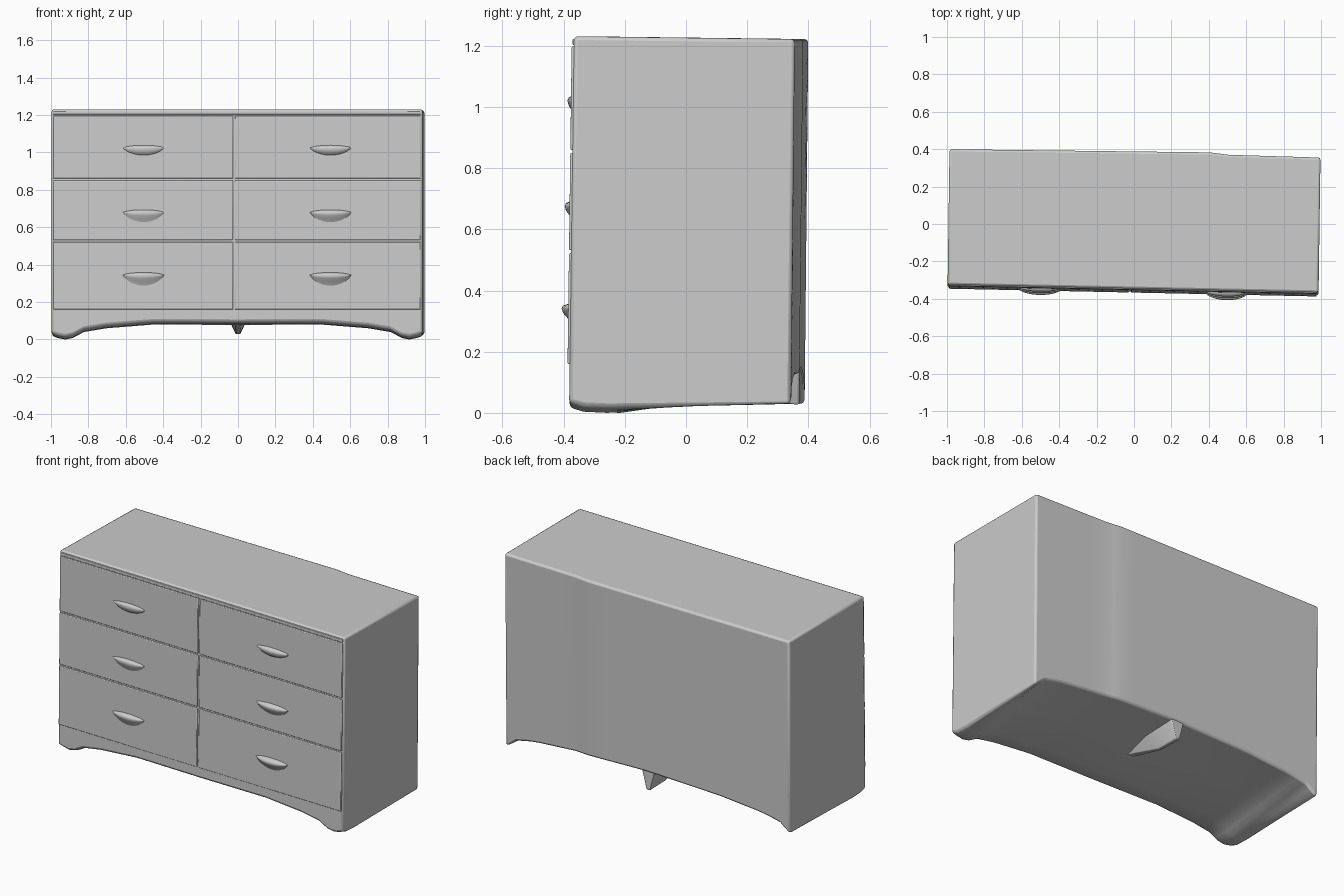
import bpy, bmesh, math
from mathutils import Vector

if "Cube" in bpy.data.objects:
    bpy.data.objects.remove(bpy.data.objects["Cube"])


def finish(name, bm, bevel=0.0, segments=2, angle=40):
    bmesh.ops.recalc_face_normals(bm, faces=bm.faces)
    me = bpy.data.meshes.new(name)
    bm.to_mesh(me)
    bm.free()
    ob = bpy.data.objects.new(name, me)
    bpy.context.collection.objects.link(ob)
    if bevel:
        mod = ob.modifiers.new("soft_edges", 'BEVEL')
        mod.width, mod.segments = bevel, segments
        mod.limit_method, mod.angle_limit = 'ANGLE', math.radians(35)
    bpy.ops.object.select_all(action='DESELECT')
    ob.select_set(True)
    bpy.context.view_layer.objects.active = ob
    bpy.ops.object.shade_smooth_by_angle(angle=math.radians(angle))
    return ob


def loft(rings, closed_ends=True):
    bm = bmesh.new()
    rows = [[bm.verts.new(p) for p in r] for r in rings]
    n = len(rows[0])
    for a, b in zip(rows, rows[1:]):
        for i in range(n):
            j = (i + 1) % n
            bm.faces.new((a[i], a[j], b[j], b[i]))
    if closed_ends:
        bm.faces.new(rows[0])
        bm.faces.new(rows[-1])
    return bm


def interp(table, x):
    for (x0, v0), (x1, v1) in zip(table, table[1:]):
        if x <= x1:
            t = (x - x0) / (x1 - x0)
            return v0 + (v1 - v0) * t
    return table[-1][1]


# The whole chest is slightly skewed: front and back planes slant in x
def front_y(x, z):
    return -0.358 - 0.021 * x + 0.013 * (z - 0.6)


def on_front(x, z, out=0.0):
    y = front_y(x, z) - out
    return Vector((x + 0.014 * y, y, z))


BACK = [(-1, 0.40), (0.4, 0.383), (0.5, 0.37), (1, 0.355)]
FRONT_ARCH = [(0, 0.078), (0.45, 0.080), (0.7, 0.06), (0.82, 0.04),
              (0.88, 0.008), (0.92, 0.0), (0.96, 0.008), (1, 0.022)]
BACK_ARCH = [(0, 0.14), (0.5, 0.125), (0.8, 0.10), (0.92, 0.075),
             (0.97, 0.035), (1, 0.022)]

# Cabinet body with arched, hollowed underside
rings = []
half = [0, .1, .2, .3, .4, .45, .5, .6, .7, .76, .82, .85, .88, .90, .92, .94, .96, .975, .992]
for x in [-h for h in reversed(half[1:])] + half:
    zf, zb = interp(FRONT_ARCH, abs(x)), interp(BACK_ARCH, abs(x))
    yb = interp(BACK, x)
    pts = [(front_y(x, 0.03) + 0.004, zf + 0.018),
           (front_y(x, 0.0) + 0.05, zf + 0.004),
           (front_y(x, 0.0) + 0.13, zf),
           (0.05, zf * 0.5 + zb * 0.5),
           (yb - 0.012, zb), (yb, 1.222),
           (front_y(x, 1.23) + 0.004, 1.231)]
    rings.append([(x + 0.014 * y, y, z) for y, z in pts])
finish("cabinet_body", loft(rings), bevel=0.012)


# Flat panels laid on the front
def panel(name, x0, x1, z0, z1, out, bevel):
    r = [[on_front(x, z, o) for z, o in
          ((z0, out), (z1, out), (z1, -0.03), (z0, -0.03))] for x in (x0, x1)]
    return finish(name, loft(r), bevel=bevel)


# Drawer fronts, two columns by three rows
for row, (z0, z1) in enumerate([(0.16, 0.522), (0.532, 0.850), (0.860, 1.198)]):
    for col, (x0, x1) in enumerate([(-0.985, -0.022), (-0.012, 0.982)]):
        panel(f"drawer_front_{row}_{col}", x0, x1, z0, z1, 0.003, 0.004)

# Top edge lip
panel("top_lip", -0.985, 0.982, 1.203, 1.222, 0.001, 0.003)


# Cup-shaped drawer pulls
def pull(name, cx, cz, depth, drop):
    rs = []
    n = 16
    for i in range(n + 1):
        t = -1 + 2 * i / n
        e = max(0.03, (1 - t * t)) ** 0.7
        x = cx + 0.11 * t
        prof = [(0.014, -0.02), (0.012, 0.3), (0.006, 0.85), (-0.004, 1.0),
                (-0.018, 0.85), (-0.035, 0.4), (-drop, -0.02)]
        rs.append([on_front(x, cz + dz * e, 0.002 + o * depth * e) for dz, o in prof])
    finish(name, loft(rs), angle=50)


for side, cx, d in (("left", -0.5, 0.024), ("right", 0.5, 0.030)):
    for i, (cz, k, drop) in enumerate([(0.345, 1.1, 0.06), (0.68, 0.9, 0.055), (1.025, 0.75, 0.04)]):
        pull(f"drawer_pull_{side}_{i}", cx, cz, d * k, drop)

# Centre rear support, a fin tapering forward under the body
bm = bmesh.new()
for p in [(-0.05, 0.37, 0.17), (0.05, 0.37, 0.17), (-0.012, 0.372, 0.028), (0.012, 0.372, 0.028),
          (-0.06, 0.15, 0.13), (0.06, 0.15, 0.13), (-0.01, 0.22, 0.03), (0.01, 0.22, 0.03),
          (-0.02, -0.05, 0.105), (0.02, -0.05, 0.105)]:
    bm.verts.new(p)
bmesh.ops.convex_hull(bm, input=bm.verts)
finish("centre_support", bm, bevel=0.005)
